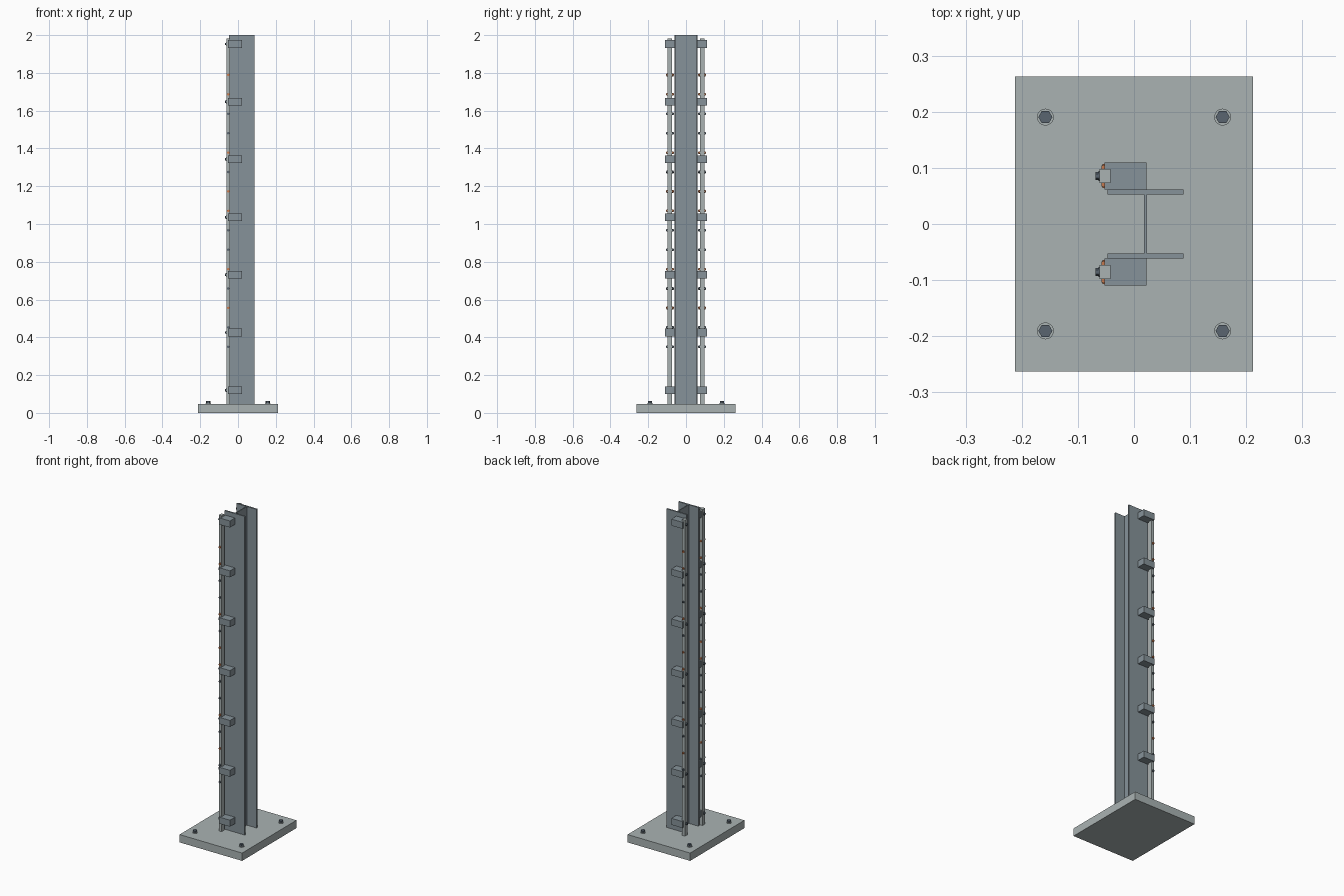
import bpy, math

if "Cube" in bpy.data.objects:
    bpy.data.objects.remove(bpy.data.objects["Cube"])

def mat(name, c):
    m = bpy.data.materials.new(name)
    m.diffuse_color = (*c, 1)
    m.use_nodes = True
    m.node_tree.nodes["Principled BSDF"].inputs["Base Color"].default_value = m.diffuse_color
    return m

LIGHT = mat("light_steel", (0.40, 0.45, 0.45))
BLUE = mat("blue_steel", (0.24, 0.29, 0.32))
DARK = mat("dark_steel", (0.10, 0.13, 0.16))
COPPER = mat("copper", (0.60, 0.20, 0.08))

def finish(o, name, m):
    o.name = name
    o.data.materials.append(m)
    return o

def box(name, x, y, z, m):
    # box from (min, max) ranges
    bpy.ops.mesh.primitive_cube_add(
        size=1, location=[(a + b) / 2 for a, b in (x, y, z)])
    o = bpy.context.object
    o.scale = [abs(b - a) for a, b in (x, y, z)]
    bpy.ops.object.transform_apply(location=False, rotation=False, scale=True)
    return finish(o, name, m)

def cyl(name, loc, r, h, m, n=6, axis='z'):
    rot = {'x': (0, math.pi / 2, 0), 'y': (math.pi / 2, 0, 0), 'z': (0, 0, math.pi / 6)}[axis]
    bpy.ops.mesh.primitive_cylinder_add(vertices=n, radius=r, depth=h, location=loc, rotation=rot)
    o = finish(bpy.context.object, name, m)
    if n > 8:
        bpy.ops.object.shade_smooth_by_angle()
    return o

# base plate with anchor bolts
T = 0.048
box("base_plate", (-0.212, 0.212), (-0.263, 0.263), (0, T), LIGHT)
for sx in (-1, 1):
    for sy in (-1, 1):
        x, y = sx * 0.158, sy * 0.1905
        cyl("anchor_washer", (x, y, T + 0.0015), 0.015, 0.003, LIGHT, 24)
        cyl("anchor_bolt", (x, y, T + 0.008), 0.0125, 0.013, DARK)

# H-section column, one extruded outline
x0, x1, wa, wb, yi, yo = -0.0475, 0.0885, 0.0175, 0.0235, 0.0525, 0.0615
outline = [(x0, -yo), (x1, -yo), (x1, -yi), (wb, -yi), (wb, yi), (x1, yi),
           (x1, yo), (x0, yo), (x0, yi), (wa, yi), (wa, -yi), (x0, -yi)]
n = len(outline)
verts = [(x, y, z) for z in (T, 2.0) for x, y in outline]
faces = [list(range(n))[::-1], list(range(n, 2 * n))]
faces += [[i, (i + 1) % n, (i + 1) % n + n, i + n] for i in range(n)]
me = bpy.data.meshes.new("column")
me.from_pydata(verts, [], faces)
col = bpy.data.objects.new("column", me)
bpy.context.collection.objects.link(col)
finish(col, "column", BLUE)

YR, XP = 0.0855, -0.052
for s in (-1, 1):
    yr = s * YR
    # vertical rail
    box("rail", (-0.0615, -0.042), (yr - 0.0125, yr + 0.0125), (T, 1.983), LIGHT)
    # brackets holding the rail to the flange, each with a bolt
    for i in range(7):
        z = 0.12 + i * 0.3055
        box("bracket", (-0.0527, 0.0223), sorted((s * 0.0615, s * 0.11)), (z - 0.02, z + 0.02), BLUE)
        cyl("bracket_washer", (-0.0625, yr, z), 0.009, 0.002, DARK, 16, 'x')
        cyl("bracket_bolt", (-0.066, yr, z), 0.0075, 0.006, DARK, 6, 'x')
    # cross pins through the rail
    for i in range(15):
        z = 0.35 + i * 0.1028
        tip = COPPER if i in (2, 4, 7, 8, 10, 13, 14) else DARK
        cyl("cross_pin", (XP, yr, z), 0.004, 0.042, tip, 12, 'y')
        for t in (-1, 1):
            cyl("pin_head", (XP, yr + t * 0.0155, z), 0.007, 0.006, tip, 6, 'y')
